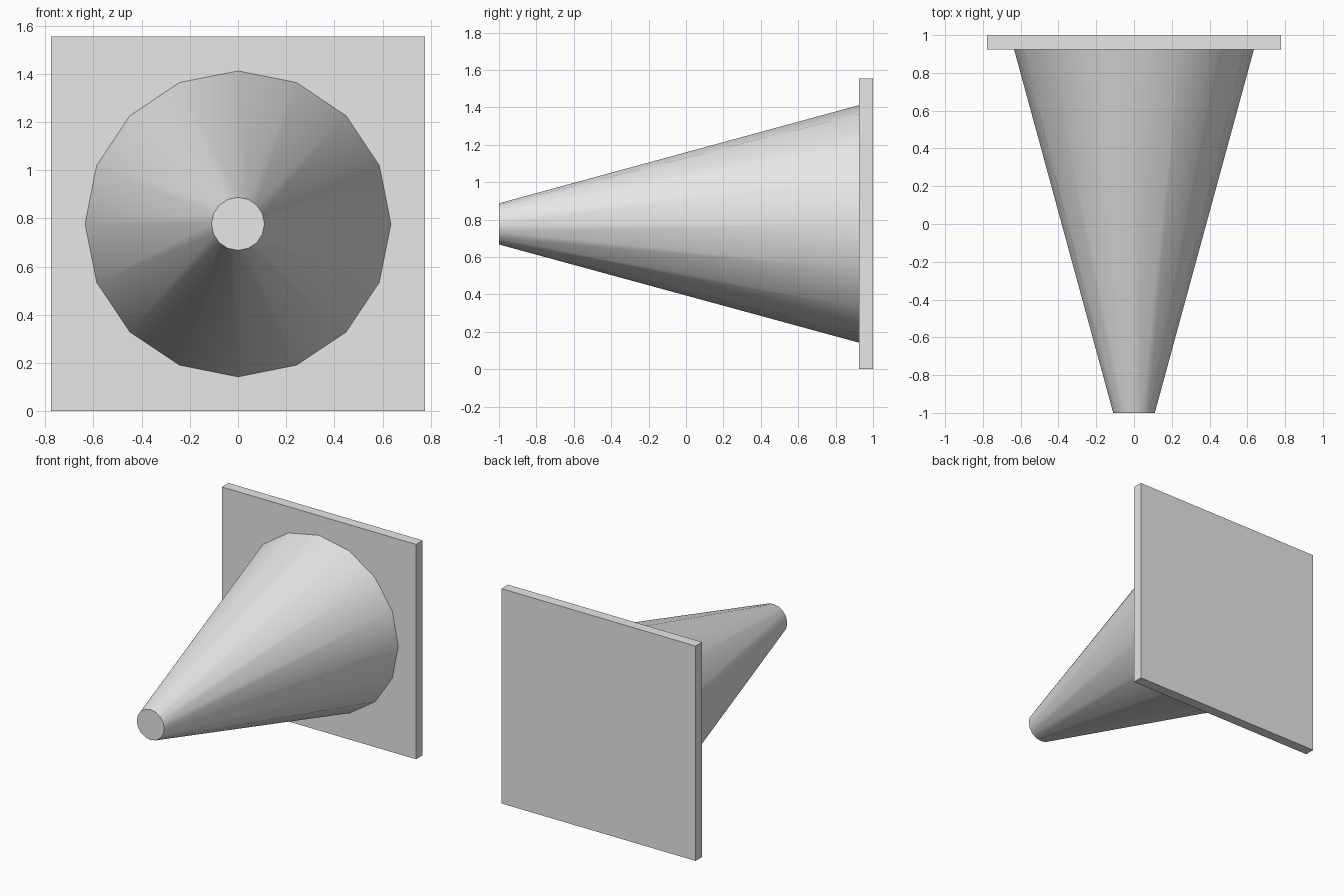
import bpy, math

if "Cube" in bpy.data.objects:
    bpy.data.objects.remove(bpy.data.objects["Cube"])

grey = bpy.data.materials.new("light grey")
grey.diffuse_color = (0.8, 0.8, 0.8, 1)
grey.use_nodes = True
grey.node_tree.nodes["Principled BSDF"].inputs["Base Color"].default_value = grey.diffuse_color

CENTRE_Z = 0.777
PLATE_FRONT = 0.925

# Square base plate, standing upright at the back
bpy.ops.mesh.primitive_cube_add(size=1, location=(0, (PLATE_FRONT + 1) / 2, CENTRE_Z))
plate = bpy.context.object
plate.name = "base_plate"
plate.scale = (1.554, 1 - PLATE_FRONT, 1.554)
bpy.ops.object.transform_apply(location=False, rotation=False, scale=True)
plate.data.materials.append(grey)

# Tapered 16-sided cone pointing to the front, with a flat tip
bpy.ops.mesh.primitive_cone_add(
    vertices=16, radius1=0.635, radius2=0.11, depth=1 + PLATE_FRONT,
    location=(0, (PLATE_FRONT - 1) / 2, CENTRE_Z), rotation=(math.pi / 2, 0, 0))
cone = bpy.context.object
cone.name = "cone_body"
cone.data.materials.append(grey)
bpy.ops.object.shade_smooth_by_angle(angle=math.radians(40))
